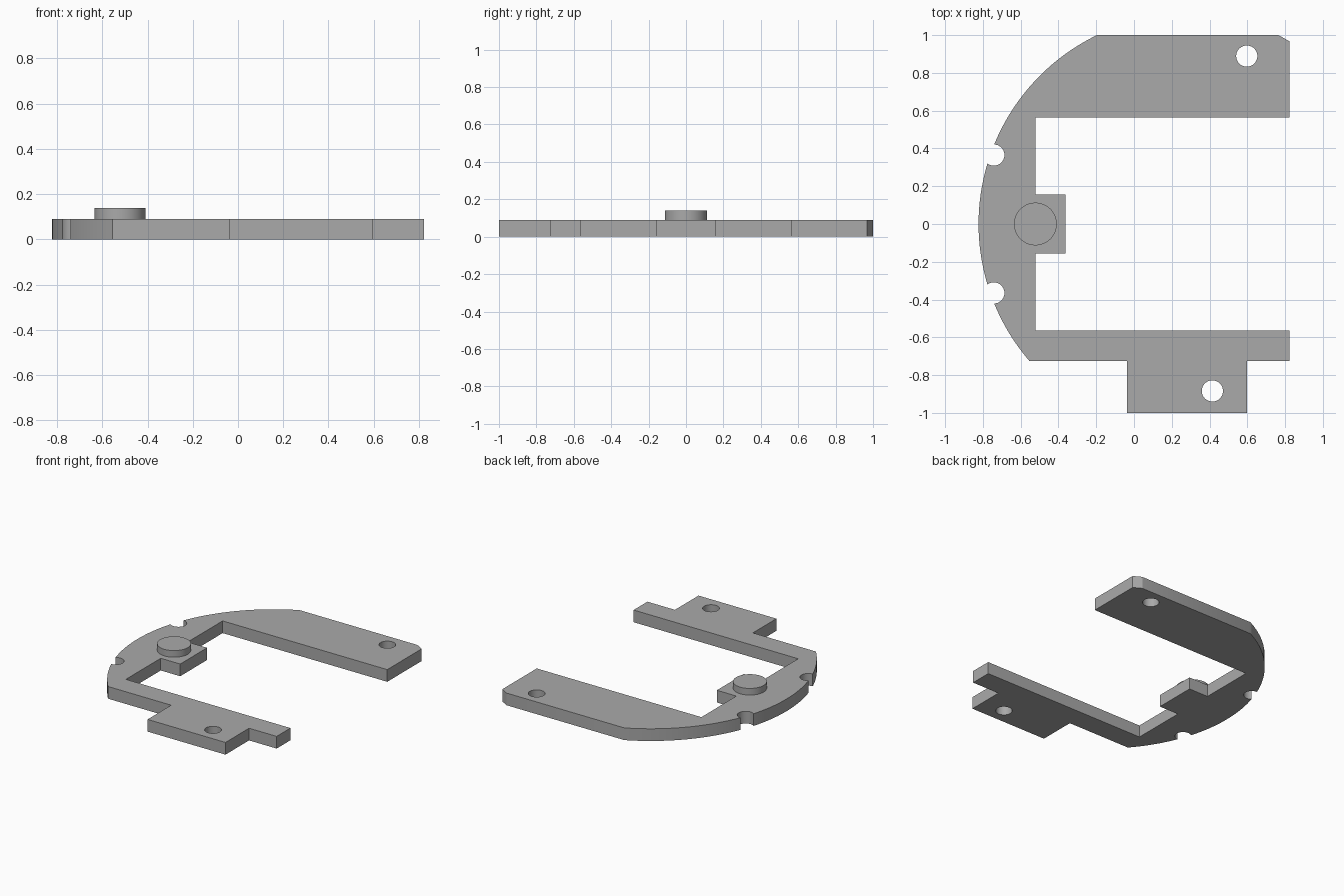
import bpy
import bmesh
from math import atan2, cos, sin, sqrt

if "Cube" in bpy.data.objects:
    bpy.data.objects.remove(bpy.data.objects["Cube"])

THICK = 0.09
LEFT, RIGHT = -0.823, 0.823
CX = 0.288                 # centre of the curved rim
RADIUS = CX - LEFT

grey = bpy.data.materials.new("plain grey")
grey.use_nodes = True
grey.diffuse_color = (0.4, 0.4, 0.4, 1)
grey.node_tree.nodes["Principled BSDF"].inputs["Base Color"].default_value = grey.diffuse_color


def cylinder(name, x, y, r, z0, z1):
    bpy.ops.mesh.primitive_cylinder_add(
        vertices=64, radius=r, depth=z1 - z0, location=(x, y, (z0 + z1) / 2))
    obj = bpy.context.object
    obj.name = name
    obj.data.materials.append(grey)
    return obj


def smooth(obj):
    bpy.ops.object.select_all(action="DESELECT")
    obj.select_set(True)
    bpy.context.view_layer.objects.active = obj
    bpy.ops.object.shade_smooth_by_angle(angle=0.5)


def rim(y0, y1, steps=64):
    """Points on the curved rim from height y0 to y1."""
    a0, a1 = (atan2(y, sqrt(RADIUS ** 2 - y * y)) for y in (y0, y1))
    angles = [a0 + (a1 - a0) * i / steps for i in range(steps + 1)]
    return [(CX - RADIUS * cos(a), RADIUS * sin(a)) for a in angles]


# Plate: curved back, two arms, a mounting tab and a small inner tab
outline = rim(1, -0.725) + [
    (-0.038, -0.725), (-0.038, -1), (0.598, -1), (0.598, -0.725),
    (RIGHT, -0.725), (RIGHT, -0.564), (-0.521, -0.564),
    (-0.521, -0.157), (-0.362, -0.157), (-0.362, 0.157), (-0.521, 0.157),
    (-0.521, 0.565), (RIGHT, 0.565), (RIGHT, 0.967), (0.765, 1)]
bm = bmesh.new()
base = bm.faces.new([bm.verts.new((x, y, 0)) for x, y in outline])
top = bmesh.ops.extrude_face_region(bm, geom=[base])["geom"]
bmesh.ops.translate(bm, vec=(0, 0, THICK),
                    verts=[v for v in top if isinstance(v, bmesh.types.BMVert)])
bmesh.ops.recalc_face_normals(bm, faces=bm.faces)
mesh = bpy.data.meshes.new("bracket_plate")
bm.to_mesh(mesh)
bm.free()
mesh.materials.append(grey)
plate = bpy.data.objects.new("bracket_plate", mesh)
bpy.context.collection.objects.link(plate)

# Screw holes in the arms and round notches in the rim
cuts = {"back_hole": (0.597, 0.889), "front_hole": (0.415, -0.884),
        "back_notch": (-0.742, 0.365), "front_notch": (-0.742, -0.365)}
for name, (x, y) in cuts.items():
    cutter = cylinder(name + "_cutter", x, y, 0.056, -0.1, 0.2)
    cutter.hide_render = True
    mod = plate.modifiers.new(name, "BOOLEAN")
    mod.operation = "DIFFERENCE"
    mod.solver = "EXACT"
    mod.object = cutter
    bpy.context.view_layer.objects.active = plate
    bpy.ops.object.modifier_apply(modifier=name)
    bpy.data.objects.remove(cutter)
smooth(plate)

# Round button on the inner tab
smooth(cylinder("button", -0.522, 0, 0.113, THICK, 0.139))
